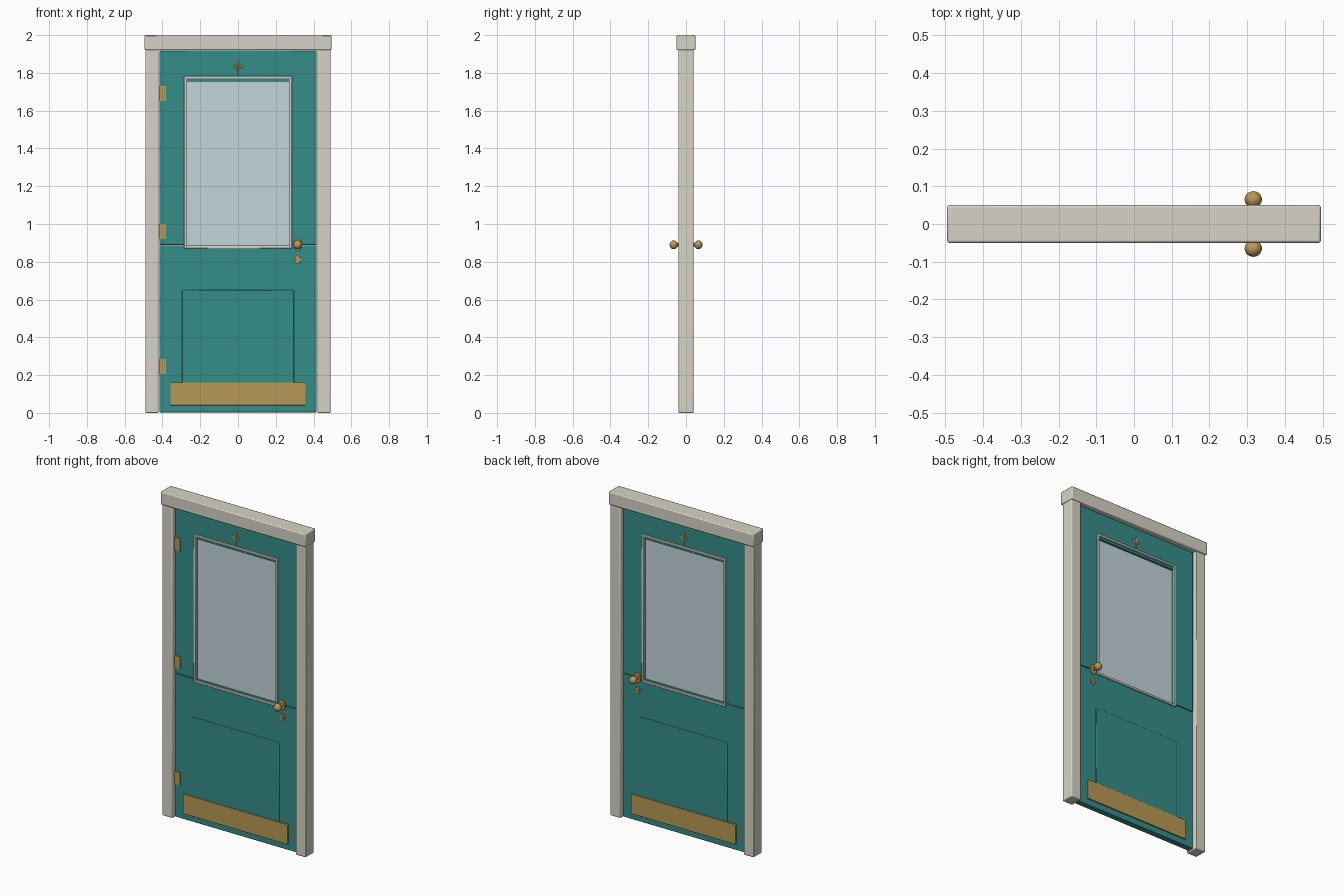
import bpy
from math import radians

if "Cube" in bpy.data.objects:
    bpy.data.objects.remove(bpy.data.objects["Cube"])


def material(name, rgb):
    m = bpy.data.materials.new(name)
    m.diffuse_color = (*rgb, 1)
    m.use_nodes = True
    m.node_tree.nodes["Principled BSDF"].inputs["Base Color"].default_value = m.diffuse_color
    return m


CREAM = material("cream_paint", (0.68, 0.65, 0.57))
TEAL = material("teal_paint", (0.035, 0.27, 0.25))
BRASS = material("brass", (0.48, 0.32, 0.09))
GLASS = material("pale_glass", (0.54, 0.66, 0.71))


def finish(ob, name, mat, bevel=0, segments=2):
    ob.name = name
    ob.data.materials.append(mat)
    bpy.ops.object.transform_apply(location=False, rotation=False, scale=True)
    if bevel:
        b = ob.modifiers.new("bevel", "BEVEL")
        b.width, b.segments = bevel, segments
    bpy.ops.object.shade_smooth_by_angle(angle=radians(35))
    return ob


def box(name, x, y, z, mat, bevel=0.0):
    """Box from (min, max) pairs per axis."""
    bpy.ops.mesh.primitive_cube_add(
        size=1, location=[(a + b) / 2 for a, b in (x, y, z)])
    ob = bpy.context.object
    ob.scale = [abs(b - a) for a, b in (x, y, z)]
    return finish(ob, name, mat, bevel)


def disc(name, x, y, z, rx, rz, depth, mat, bevel=0.0):
    """Oval plate or rod whose axis runs along y."""
    bpy.ops.mesh.primitive_cylinder_add(
        vertices=32, radius=1, depth=1, location=(x, y, z), rotation=(radians(90), 0, 0))
    ob = bpy.context.object
    ob.scale = (rx, rz, depth)
    return finish(ob, name, mat, bevel)


def ball(name, loc, scale, mat, tilt=0):
    bpy.ops.mesh.primitive_uv_sphere_add(
        segments=24, ring_count=14, radius=1, location=loc, rotation=(0, tilt, 0))
    ob = bpy.context.object
    ob.scale = scale
    return finish(ob, name, mat)


D = 0.018  # half thickness of the door leaf

# Surround: two jambs and a header
for side, s in (("left", -1), ("right", 1)):
    box(f"{side}_jamb", sorted((s * 0.42, s * 0.49)), (-0.04, 0.04), (0, 1.925), CREAM, 0.005)
box("header", (-0.495, 0.495), (-0.05, 0.05), (1.92, 2.0), CREAM, 0.006)

# Door leaf: solid lower half, glazed upper half
box("lower_leaf", (-0.416, 0.416), (-D, D), (0.003, 0.887), TEAL, 0.003)
for side, s in (("left", -1), ("right", 1)):
    box(f"{side}_stile", sorted((s * 0.273, s * 0.416)), (-D, D), (0.89, 1.918), TEAL, 0.002)
box("top_rail", (-0.274, 0.274), (-D, D), (1.755, 1.918), TEAL)
box("window_pane", (-0.275, 0.275), (-0.004, 0.004), (0.884, 1.757), GLASS)

# Hinges on the front only
for i, z in enumerate((0.245, 0.96, 1.69)):
    box(f"hinge_{i + 1}", (-0.418, -0.38), (-D - 0.004, -D + 0.004), (z - 0.04, z + 0.04), BRASS, 0.001)

# Details repeated on both faces
for face, s in (("front", -1), ("back", 1)):
    def span(a, b):
        return sorted((s * (D + a), s * (D + b)))

    # Window moulding
    for side, t in (("left", -1), ("right", 1)):
        box(f"{face}_{side}_moulding", sorted((t * 0.272, t * 0.286)), span(-0.004, 0.008),
            (0.87, 1.783), CREAM, 0.003)
    for part, z in (("bottom", 0.87), ("top", 1.769)):
        box(f"{face}_{part}_moulding", (-0.286, 0.286), span(-0.004, 0.008), (z, z + 0.014), CREAM, 0.003)

    # Raised lower panel and kick plate
    box(f"{face}_panel", (-0.297, 0.297), span(-0.004, 0.005), (0.10, 0.65), TEAL, 0.004)
    box(f"{face}_kick_plate", (-0.357, 0.357), span(-0.004, 0.008), (0.04, 0.162), BRASS, 0.001)

    # Knob with backing plate and keyhole cover
    disc(f"{face}_knob_plate", 0.316, s * (D + 0.002), 0.89, 0.022, 0.031, 0.010, BRASS, 0.002)
    disc(f"{face}_knob_neck", 0.316, s * 0.036, 0.89, 0.009, 0.009, 0.04, BRASS)
    ball(f"{face}_knob", (0.316, s * 0.065, 0.89), (0.023, 0.022, 0.023), BRASS)
    disc(f"{face}_keyhole_cover", 0.316, s * (D + 0.002), 0.812, 0.016, 0.022, 0.008, BRASS, 0.002)
    disc(f"{face}_keyhole_boss", 0.316, s * (D + 0.006), 0.812, 0.005, 0.009, 0.006, BRASS)

    # Leaf ornament above the window
    y = s * (D + 0.001)
    ball(f"{face}_leaf_centre", (0, y, 1.846), (0.006, 0.005, 0.021), BRASS)
    ball(f"{face}_leaf_stem", (0, y, 1.811), (0.004, 0.004, 0.022), BRASS)
    for side, t in (("left", -1), ("right", 1)):
        ball(f"{face}_{side}_leaf", (t * 0.014, y, 1.832), (0.006, 0.005, 0.018), BRASS, t * radians(48))
